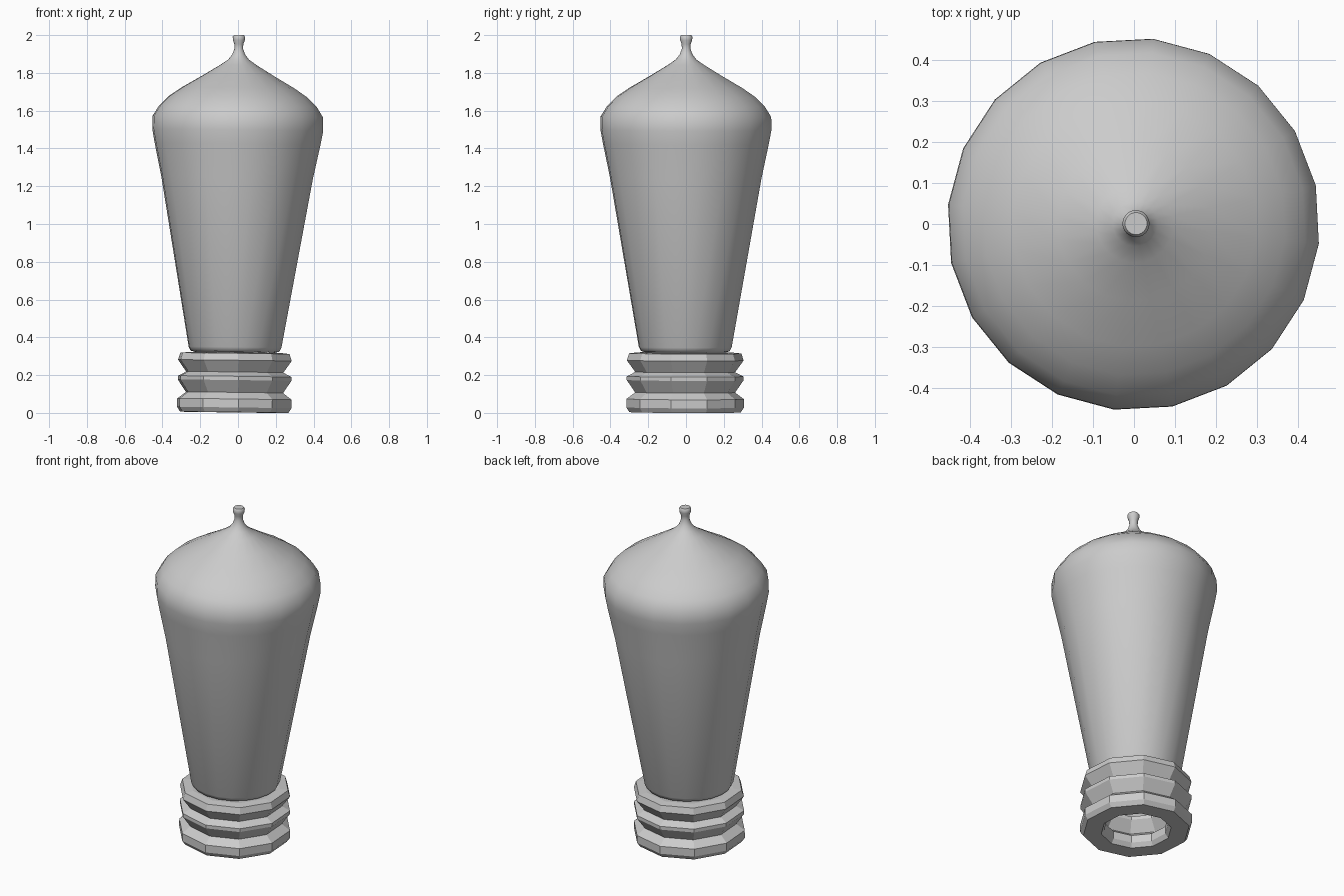
import bpy, bmesh, math

if "Cube" in bpy.data.objects:
    bpy.data.objects.remove(bpy.data.objects["Cube"])


def revolve(name, profile, sides, phase, closed=False, cap_start=False, cap_end=False):
    """Revolve an (r, z) profile around z."""
    bm = bmesh.new()
    rings = []
    for r, z in profile:
        ring = []
        for i in range(sides):
            a = math.radians(phase) + 2 * math.pi * i / sides
            ring.append(bm.verts.new((r * math.cos(a), r * math.sin(a), z)))
        rings.append(ring)
    pairs = list(zip(rings, rings[1:]))
    if closed:
        pairs.append((rings[-1], rings[0]))
    for lo, hi in pairs:
        for i in range(sides):
            j = (i + 1) % sides
            bm.faces.new((lo[i], lo[j], hi[j], hi[i]))
    if cap_start:
        bm.faces.new(rings[0])
    if cap_end:
        bm.faces.new(rings[-1])
    bmesh.ops.recalc_face_normals(bm, faces=bm.faces[:])
    mesh = bpy.data.meshes.new(name)
    bm.to_mesh(mesh)
    bm.free()
    ob = bpy.data.objects.new(name, mesh)
    bpy.context.collection.objects.link(ob)
    # the whole lamp leans very slightly to +x
    ob.location = (-0.02, -0.005, 0.003)
    ob.rotation_euler = (-0.003, 0.0125, 0)
    return ob


# Glass bulb: tapered body, domed shoulder, small knob at the tip
bulb_profile = [
    (0.215, 0.318), (0.236, 0.324), (0.247, 0.345), (0.403, 1.24),
    (0.441, 1.42), (0.455, 1.495), (0.454, 1.565), (0.42, 1.62),
    (0.37, 1.67), (0.30, 1.718), (0.19, 1.782), (0.095, 1.84),
    (0.055, 1.868), (0.034, 1.895), (0.023, 1.925), (0.024, 1.95),
    (0.032, 1.97), (0.033, 1.988), (0.027, 1.997),
]
bulb = revolve("glass_bulb", bulb_profile, 20, -6, cap_start=True, cap_end=True)
bpy.context.view_layer.objects.active = bulb
bulb.select_set(True)
bpy.ops.object.shade_smooth_by_angle(angle=math.radians(50))
bulb.select_set(False)

# Threaded base: three faceted ridges, hollow through the middle
outer = [
    (0.295, 0.0), (0.312, 0.025), (0.312, 0.07), (0.265, 0.105),
    (0.31, 0.17), (0.31, 0.19), (0.265, 0.213),
    (0.31, 0.275), (0.298, 0.312), (0.25, 0.317),
]
mid = 0.245
inner = [(2 * mid - r, z) for r, z in reversed(outer[:-1])]
revolve("threaded_base", outer + inner, 10, -14, closed=True)
